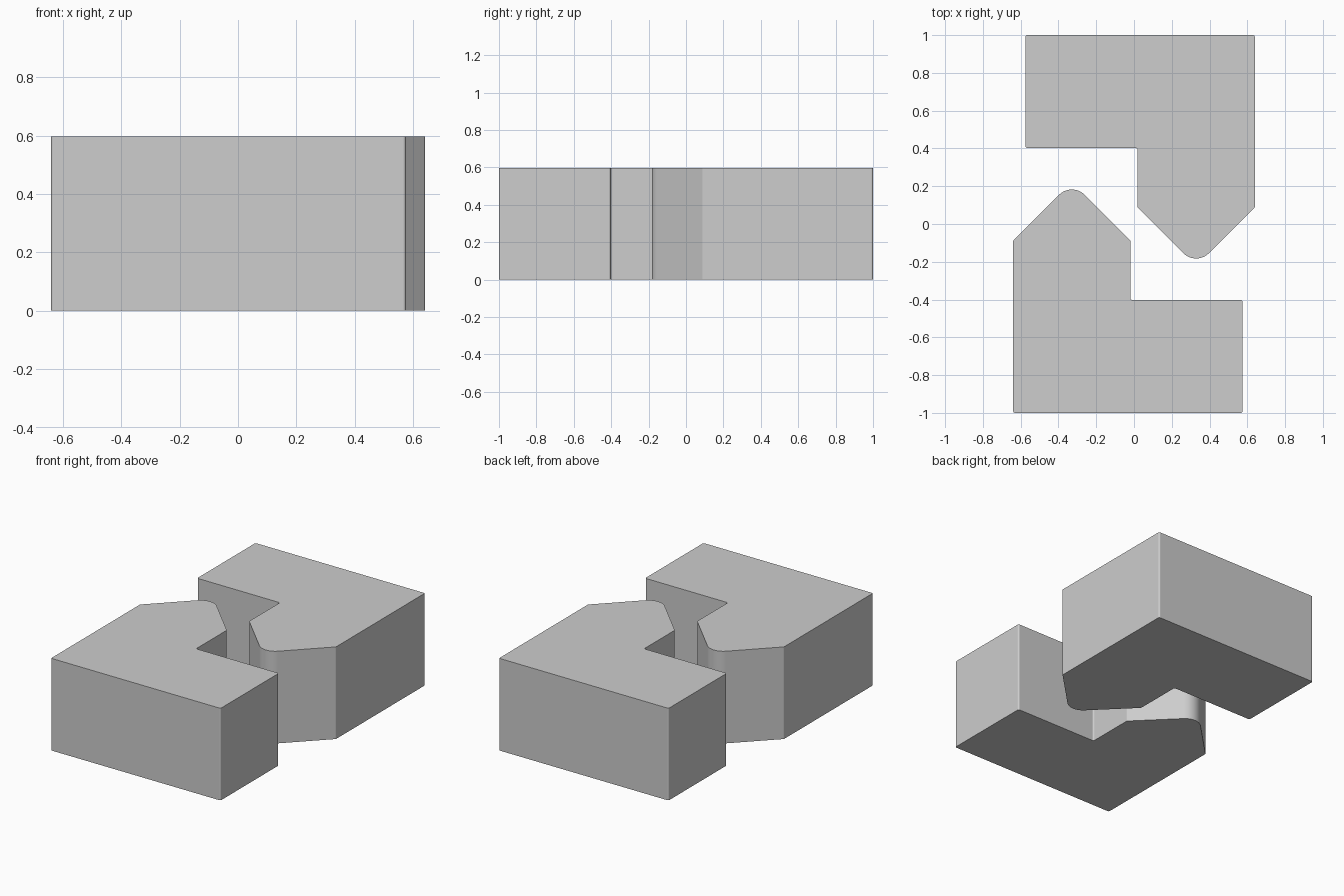
import bpy, bmesh, math
from mathutils import Vector

if "Cube" in bpy.data.objects:
    bpy.data.objects.remove(bpy.data.objects["Cube"])

HEIGHT = 0.597

grey = bpy.data.materials.new("light grey")
grey.diffuse_color = (0.61, 0.61, 0.61, 1)
grey.use_nodes = True
grey.node_tree.nodes["Principled BSDF"].inputs["Base Color"].default_value = grey.diffuse_color

# Outline corners: x, y, fillet radius, fillet segments
OUTLINE = [
    (-0.64, -1.0, 0.01, 4),
    (0.575, -1.0, 0.01, 4),
    (0.575, -0.403, 0.01, 4),
    (-0.018, -0.403, 0.01, 4),
    (-0.018, -0.089, 0.01, 2),
    (-0.329, 0.222, 0.095, 12),
    (-0.64, -0.089, 0.01, 2),
]


def rounded(corners):
    """Replace each corner with an arc tangent to both of its edges."""
    points = []
    for i, (x, y, radius, segments) in enumerate(corners):
        corner = Vector((x, y))
        a = (Vector(corners[i - 1][:2]) - corner).normalized()
        b = (Vector(corners[(i + 1) % len(corners)][:2]) - corner).normalized()
        half = math.acos(a.dot(b)) / 2
        centre = corner + (a + b).normalized() * (radius / math.sin(half))
        start = corner + a * (radius / math.tan(half)) - centre
        # Sweep from the first tangent point to the second
        sweep = math.pi - 2 * half
        if a.x * b.y - a.y * b.x > 0:
            sweep = -sweep
        first = math.atan2(start.y, start.x)
        for k in range(segments + 1):
            t = first + sweep * k / segments
            points.append(centre + Vector((math.cos(t), math.sin(t))) * radius)
    return points


def jaw_block(name, turn):
    """Extrude the outline; turn = -1 spins it half a revolution about z."""
    bm = bmesh.new()
    base = bm.faces.new([bm.verts.new((p.x * turn, p.y * turn, 0)) for p in rounded(OUTLINE)])
    extruded = bmesh.ops.extrude_face_region(bm, geom=[base], use_keep_orig=True)
    top = [v for v in extruded["geom"] if isinstance(v, bmesh.types.BMVert)]
    bmesh.ops.translate(bm, verts=top, vec=(0, 0, HEIGHT))
    bmesh.ops.recalc_face_normals(bm, faces=bm.faces)
    mesh = bpy.data.meshes.new(name)
    bm.to_mesh(mesh)
    bm.free()
    mesh.materials.append(grey)
    block = bpy.data.objects.new(name, mesh)
    bpy.context.collection.objects.link(block)
    # Smooth the fillets, keep the rims sharp and the large faces flat
    bpy.ops.object.select_all(action="DESELECT")
    block.select_set(True)
    bpy.context.view_layer.objects.active = block
    bpy.ops.object.shade_smooth_by_angle(angle=math.radians(35))
    weighted = block.modifiers.new("flat_walls", "WEIGHTED_NORMAL")
    weighted.keep_sharp = True


# Two identical hooked blocks facing each other
jaw_block("front_block", 1)
jaw_block("back_block", -1)
